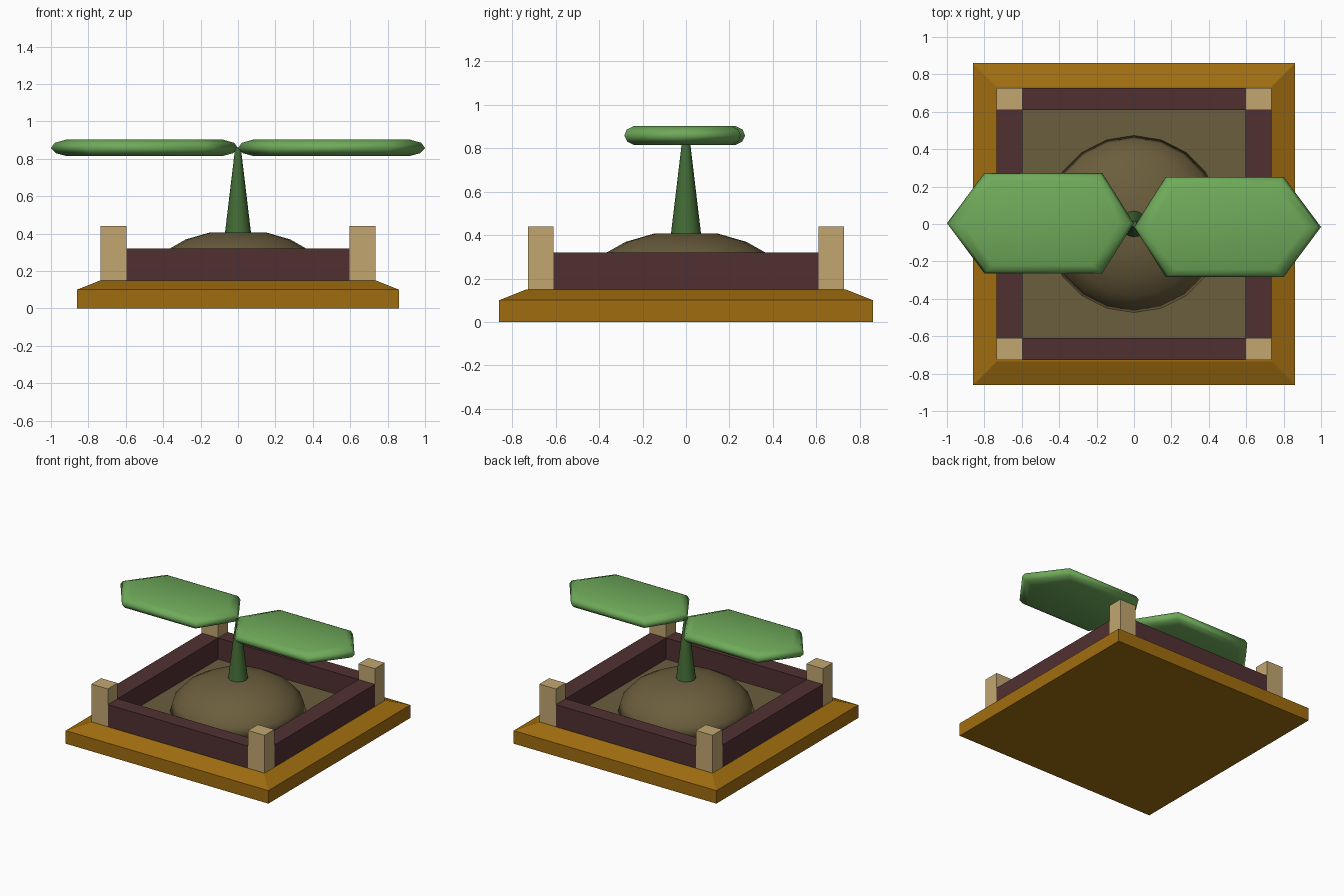
import bpy, bmesh, math

if "Cube" in bpy.data.objects:
    bpy.data.objects.remove(bpy.data.objects["Cube"])


def material(name, r, g, b):
    lin = [((c / 255 + 0.055) / 1.055) ** 2.4 if c > 10 else c / 255 / 12.92 for c in (r, g, b)]
    m = bpy.data.materials.new(name)
    m.diffuse_color = (*lin, 1)
    m.use_nodes = True
    m.node_tree.nodes["Principled BSDF"].inputs["Base Color"].default_value = m.diffuse_color
    return m


OCHRE = material("ochre wood", 160, 109, 15)
MAROON = material("dark maroon wood", 81, 48, 50)
TAN = material("pale tan wood", 194, 166, 112)
SOIL = material("brown soil", 107, 94, 61)
STEM = material("dark green stem", 67, 108, 53)
LEAF = material("leaf green", 111, 170, 90)


def loft(name, rings, mat, smooth=False):
    """Closed solid skinned through a stack of equal-length point rings."""
    bm = bmesh.new()
    vs = [[bm.verts.new(p) for p in ring] for ring in rings]
    n = len(vs[0])
    for a, b in zip(vs, vs[1:]):
        for i in range(n):
            j = (i + 1) % n
            bm.faces.new((a[i], a[j], b[j], b[i]))
    bm.faces.new(vs[0][::-1])
    bm.faces.new(vs[-1])
    bmesh.ops.recalc_face_normals(bm, faces=bm.faces)
    for f in bm.faces:
        f.smooth = smooth
    me = bpy.data.meshes.new(name)
    bm.to_mesh(me)
    bm.free()
    me.materials.append(mat)
    ob = bpy.data.objects.new(name, me)
    bpy.context.collection.objects.link(ob)
    return ob


def rect(x0, x1, y0, y1, z):
    return [(x0, y0, z), (x1, y0, z), (x1, y1, z), (x0, y1, z)]


def box(name, x0, x1, y0, y1, z0, z1, mat):
    return loft(name, [rect(x0, x1, y0, y1, z0), rect(x0, x1, y0, y1, z1)], mat)


def circle(r, z, n):
    return [(r * math.cos(2 * math.pi * i / n), r * math.sin(2 * math.pi * i / n), z) for i in range(n)]


# Base plinth with sloped rim
loft("base", [rect(-h, h, -h, h, z) for h, z in ((0.86, 0), (0.86, 0.10), (0.735, 0.15))], OCHRE)

# Corner posts and walls
XI, XO, YI, YO = 0.595, 0.735, 0.61, 0.728
for sx in (-1, 1):
    xa, xb = sorted((sx * XI, sx * XO))
    box("side_wall", xa, xb, -YI, YI, 0.15, 0.32, MAROON)
    for sy in (-1, 1):
        ya, yb = sorted((sy * YI, sy * YO))
        box("corner_post", xa, xb, ya, yb, 0.15, 0.44, TAN)
for sy in (-1, 1):
    ya, yb = sorted((sy * YI, sy * YO))
    box("end_wall", -XI, XI, ya, yb, 0.15, 0.32, MAROON)

# Soil bed and flat-topped mound
box("soil_bed", -XI, XI, -YI, YI, 0.145, 0.157, SOIL)
mound = [circle(0.475 * math.cos(math.radians(a)), 0.15 + 0.27 * math.sin(math.radians(a)), 20)
         for a in (0, 18, 36, 54, 72)]
loft("soil_mound", mound, SOIL, True)

# Tapered stem
stem = loft("stem", [circle(0.07, 0.40, 16), circle(0.015, 0.86, 16)], STEM, True)
for f in stem.data.polygons:
    f.use_smooth = len(f.vertices) == 4

# Two elongated hexagonal leaves with rounded rims
OUTLINE = [(-0.5, 0), (-0.33, -0.268), (0.3, -0.268), (0.5, 0), (0.3, 0.268), (-0.33, 0.268)]
LEVELS = [(0.84, 0.815), (0.95, 0.83), (1.0, 0.857), (0.96, 0.885), (0.84, 0.902)]
for side, sx, cy in (("left", -1, 0.004), ("right", 1, -0.016)):
    rings = [[(sx * (0.5 + x * s), cy + y * s, z) for x, y in OUTLINE] for s, z in LEVELS]
    loft(side + "_leaf", rings, LEAF, True)
